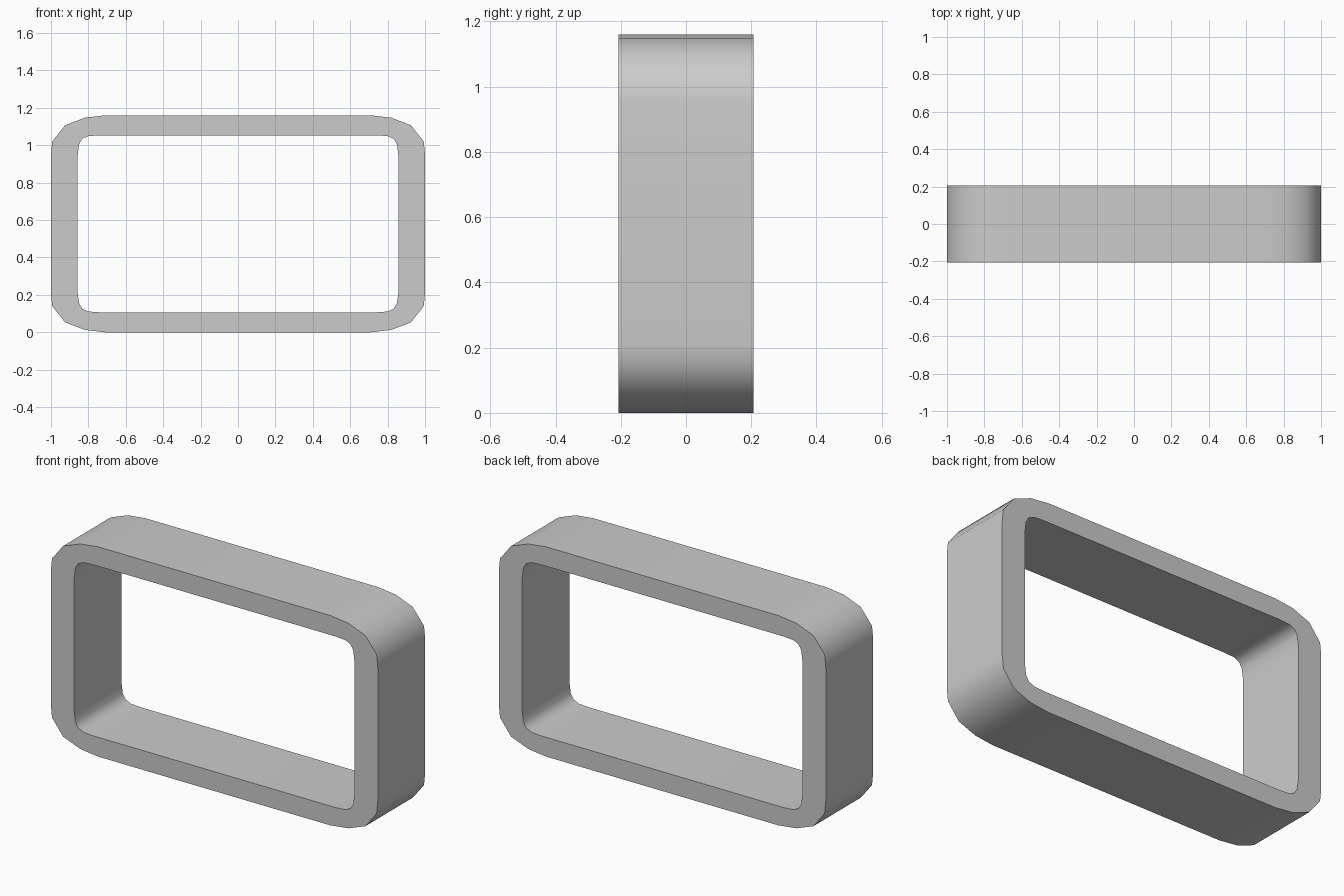
import bpy, bmesh

if "Cube" in bpy.data.objects:
    bpy.data.objects.remove(bpy.data.objects["Cube"])

HALF_DEPTH = 0.207
MID_Z = 0.58

# Top-right corner profiles as (x, z), from the side to the top
outer_corner = [(1.0, 0.95), (0.993, 1.02), (0.925, 1.107), (0.82, 1.147), (0.71, 1.16)]
inner_corner = [(0.857, 0.95), (0.85, 1.005), (0.833, 1.034), (0.80, 1.049), (0.74, 1.053)]


def mirror_loop(corner):
    """Mirror one corner into a closed four-corner loop."""
    top = corner + [(-x, z) for x, z in reversed(corner)]
    return top + [(x, 2 * MID_Z - z) for x, z in reversed(top)]


bm = bmesh.new()


def ring(points, y):
    return [bm.verts.new((x, y, z)) for x, z in points]


# Four loops around the section: outer front, outer back, inner back, inner front
outer, inner = mirror_loop(outer_corner), mirror_loop(inner_corner)
rings = [ring(outer, -HALF_DEPTH), ring(outer, HALF_DEPTH),
         ring(inner, HALF_DEPTH), ring(inner, -HALF_DEPTH)]
n = len(outer)
for k in range(4):
    a, b = rings[k], rings[(k + 1) % 4]
    for i in range(n):
        j = (i + 1) % n
        bm.faces.new((a[i], a[j], b[j], b[i]))
bmesh.ops.recalc_face_normals(bm, faces=bm.faces)

# Rounded rectangular frame, smooth around the corners with sharp rims
mesh = bpy.data.meshes.new("frame")
bm.to_mesh(mesh)
bm.free()
frame = bpy.data.objects.new("frame", mesh)
bpy.context.collection.objects.link(frame)
bpy.context.view_layer.objects.active = frame
frame.select_set(True)
bpy.ops.object.shade_smooth_by_angle(angle=0.9)
